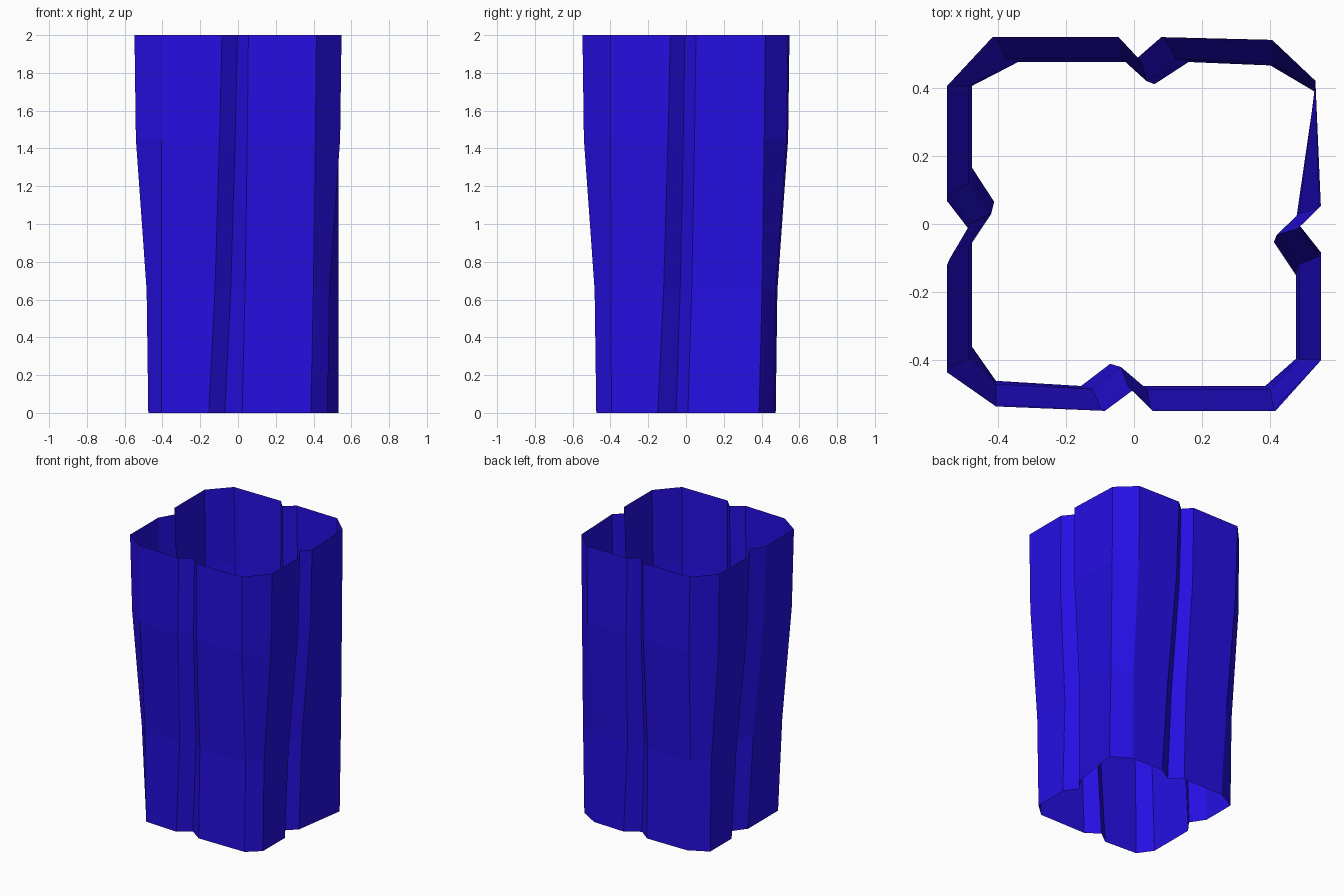
import bpy
import bmesh
from math import radians
from mathutils import Matrix, Vector

cube = bpy.data.objects.get("Cube")
if cube:
    bpy.data.objects.remove(cube, do_unlink=True)

# Flat blue
blue = bpy.data.materials.new("deep_blue")
blue.use_nodes = True
colour = (0.019, 0.0045, 0.76, 1.0)
blue.diffuse_color = colour
blue.node_tree.nodes["Principled BSDF"].inputs["Base Color"].default_value = colour

# Positions along each wall, at the foot and at the rim:
# corner, groove start, groove bottom, groove end, corner
WALLS = {
    "front": ((-.405, -.155, -.07, .022, .385), (-.405, -.085, -.003, .055, .415)),
    "left": ((-.395, -.15, -.053, .01, .387), (-.4, -.083, -.006, .053, .42)),
    "back": ((-.4, -.16, -.06, .025, .34), (-.405, -.08, -.01, .045, .415)),
    "right": ((-.405, -.165, -.065, .022, .36), (-.405, -.067, .012, .12, .435)),
}
# Outward distances at the foot and at the rim
FLAT, GROOVE = (.475, .548), (.41, .487)
UNEVEN = {("front", 0): (.46, .535), ("left", 4): (.532, .532), ("back", 0): (.465, .54)}
# Height, share of the sideways shift, share of the widening
LEVELS = ((0, 0, 0), (.65, .47, .12), (1.45, .82, .9), (2, 1, 1))


def mix(pair, share):
    return pair[0] + (pair[1] - pair[0]) * share


def outline(height, shift, widen):
    """One closed, grooved outline with four walls."""
    points = []
    for turn, (wall, (foot, rim)) in enumerate(WALLS.items()):
        spin = Matrix.Rotation(radians(90 * turn), 3, "Z")
        for i, ends in enumerate(zip(foot, rim)):
            depth = GROOVE if i == 2 else UNEVEN.get((wall, i), FLAT)
            points.append(spin @ Vector((mix(ends, shift), -mix(depth, widen), height)))
    return points


# Open sleeve lofted through the outlines
bm = bmesh.new()
rings = [[bm.verts.new(p) for p in outline(*level)] for level in LEVELS]
for lower, upper in zip(rings, rings[1:]):
    for i in range(len(lower)):
        j = (i + 1) % len(lower)
        bm.faces.new((lower[i], lower[j], upper[j], upper[i]))

mesh = bpy.data.meshes.new("pleated_sleeve")
bm.to_mesh(mesh)
bm.free()
mesh.materials.append(blue)
sleeve = bpy.data.objects.new("pleated_sleeve", mesh)
bpy.context.collection.objects.link(sleeve)
